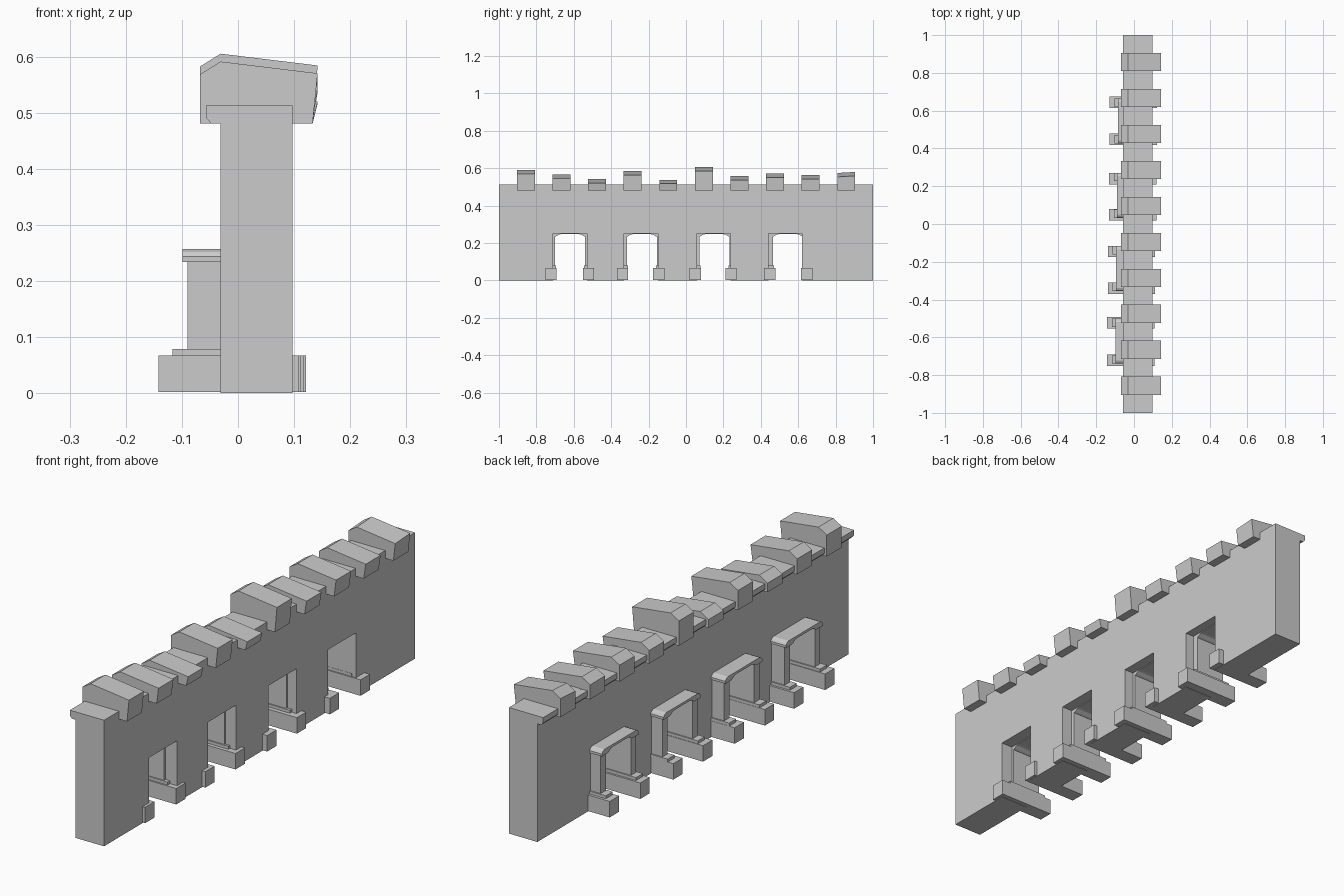
import bpy, bmesh, math
from mathutils import Matrix

if "Cube" in bpy.data.objects:
    bpy.data.objects.remove(bpy.data.objects["Cube"])


def extrude(name, profile, axis, a, b):
    """Extrude a 2D outline along 'x' (outline in y,z) or 'y' (outline in x,z)."""
    bm = bmesh.new()
    if axis == 'x':
        pts = [(a, u, v) for u, v in profile]
        vec = (b - a, 0, 0)
    else:
        pts = [(u, a, v) for u, v in profile]
        vec = (0, b - a, 0)
    face = bm.faces.new([bm.verts.new(p) for p in pts])
    res = bmesh.ops.extrude_face_region(bm, geom=[face])
    verts = [g for g in res['geom'] if isinstance(g, bmesh.types.BMVert)]
    bmesh.ops.translate(bm, verts=verts, vec=vec)
    bmesh.ops.recalc_face_normals(bm, faces=bm.faces)
    mesh = bpy.data.meshes.new(name)
    bm.to_mesh(mesh)
    bm.free()
    ob = bpy.data.objects.new(name, mesh)
    bpy.context.collection.objects.link(ob)
    return ob


def box(name, x0, x1, y0, y1, z0, z1):
    return extrude(name, [(y0, z0), (y1, z0), (y1, z1), (y0, z1)], 'x', x0, x1)


# Doorways: opening centre, frame centre, two base centres, depth shift
doors = [(-0.62, -0.62, -0.722, -0.522, 0.0),
         (-0.241, -0.236, -0.34, -0.146, 0.004),
         (0.149, 0.152, 0.049, 0.24, 0.010),
         (0.531, 0.545, 0.448, 0.645, 0.013)]

# Wall with rectangular openings down to the ground
outline = [(-1, 0)]
for c, *_ in doors:
    outline += [(c - 0.09, 0), (c - 0.09, 0.25), (c + 0.09, 0.25), (c + 0.09, 0)]
outline += [(1, 0), (1, 0.513), (-1, 0.513)]
extrude("wall", outline, 'x', -0.031, 0.097)

# Walkway ledge along the rear top edge
extrude("rear_ledge", [(-0.031, 0.481), (-0.048, 0.481), (-0.057, 0.491),
                       (-0.057, 0.513), (-0.031, 0.513)], 'y', -1, 1)

# Doorway frames: base blocks, steps, posts and chamfered lintels
for i, (_, c, b0, b1, s) in enumerate(doors, 1):
    for side, b in ((-1, b0), (1, b1)):
        tag = f"{i}_{'a' if side < 0 else 'b'}"
        box("base_block_" + tag, -0.142 + s, 0.108 + s, b - 0.03, b + 0.03, 0.002, 0.067)
        p0, p1 = sorted((c + side * 0.080, c + side * 0.114))
        box("step_" + tag, -0.117 + s, 0.065 + s, p0 - 0.005, p1 + 0.005, 0.067, 0.079)
        box("post_" + tag, -0.090 + s, 0.045 + s, p0, p1, 0.079, 0.24)
    half = [(0.119, 0.234), (0.119, 0.244), (0.113, 0.252), (0.102, 0.257)]
    inner = [(0.048, 0.247), (0.060, 0.245), (0.072, 0.237), (0.078, 0.234)]
    right = inner + half
    arch = [(c + y, z) for y, z in right] + [(c - y, z) for y, z in reversed(right)]
    extrude(f"lintel_{i}", arch, 'x', -0.099 + s, 0.045 + s)

# Merlons: uneven heights, ridge near the rear, sloping to the front
tops = [0.591, 0.567, 0.541, 0.584, 0.538, 0.605, 0.558, 0.571, 0.563, 0.577]
for i, t in enumerate(tops):
    y = -0.856 + i * 0.1903
    prof = [(-0.068, 0.481), (-0.068, t - 0.023), (-0.060, t - 0.018), (-0.031, t),
            (0.142, t - 0.021), (0.133, 0.481)]
    ob = extrude(f"merlon_{i + 1}", prof, 'y', y - 0.048, y + 0.048)
    # Last merlon leans slightly
    if i == len(tops) - 1:
        for v in ob.data.vertices:
            if v.co.z > 0.5:
                v.co.z += 0.06 * (v.co.y - y)
